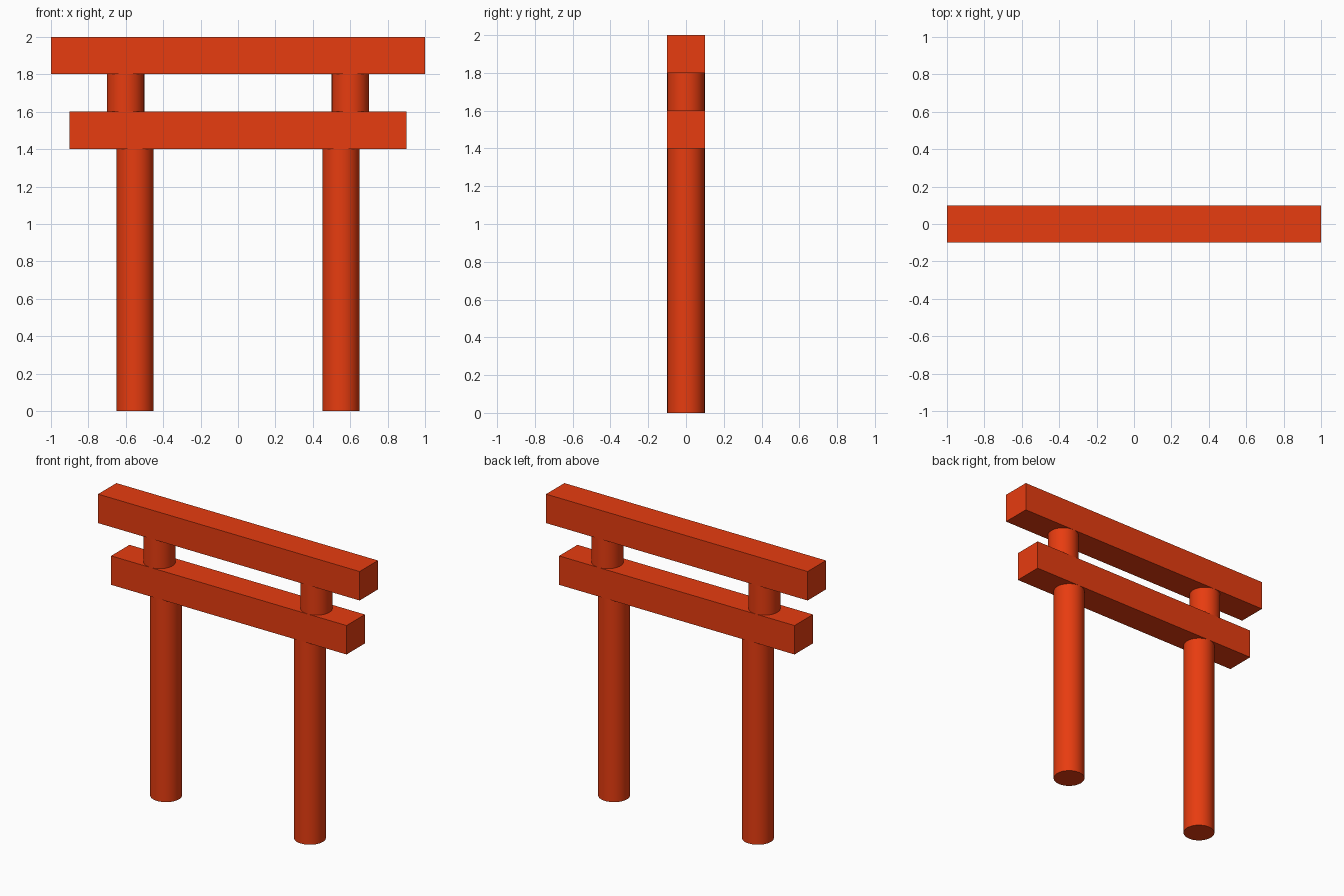
import bpy
import math

if "Cube" in bpy.data.objects:
    bpy.data.objects.remove(bpy.data.objects["Cube"])

red = bpy.data.materials.new("vermilion_paint")
red.diffuse_color = (0.8, 0.045, 0.005, 1.0)
red.use_nodes = True
red.node_tree.nodes["Principled BSDF"].inputs["Base Color"].default_value = red.diffuse_color


def beam(name, length, z0, z1):
    bpy.ops.mesh.primitive_cube_add(size=1, location=(0, 0, (z0 + z1) / 2))
    ob = bpy.context.object
    ob.name = name
    ob.scale = (length, 0.2, z1 - z0)
    bpy.ops.object.transform_apply(location=False, rotation=False, scale=True)
    ob.data.materials.append(red)


def post(name, x, z0, z1):
    bpy.ops.mesh.primitive_cylinder_add(vertices=32, radius=0.1, depth=z1 - z0,
                                        location=(x, 0, (z0 + z1) / 2))
    ob = bpy.context.object
    ob.name = name
    bpy.ops.object.shade_smooth_by_angle(angle=math.radians(30))
    ob.data.materials.append(red)


# Horizontal beams
beam("top_beam", 2.0, 1.8, 2.0)
beam("lower_beam", 1.8, 1.4, 1.6)

# Pillars and the short struts between the beams
for side, s in (("left", -1), ("right", 1)):
    post(side + "_pillar", s * 0.55, 0.0, 1.4)
    post(side + "_strut", s * 0.6, 1.6, 1.8)
